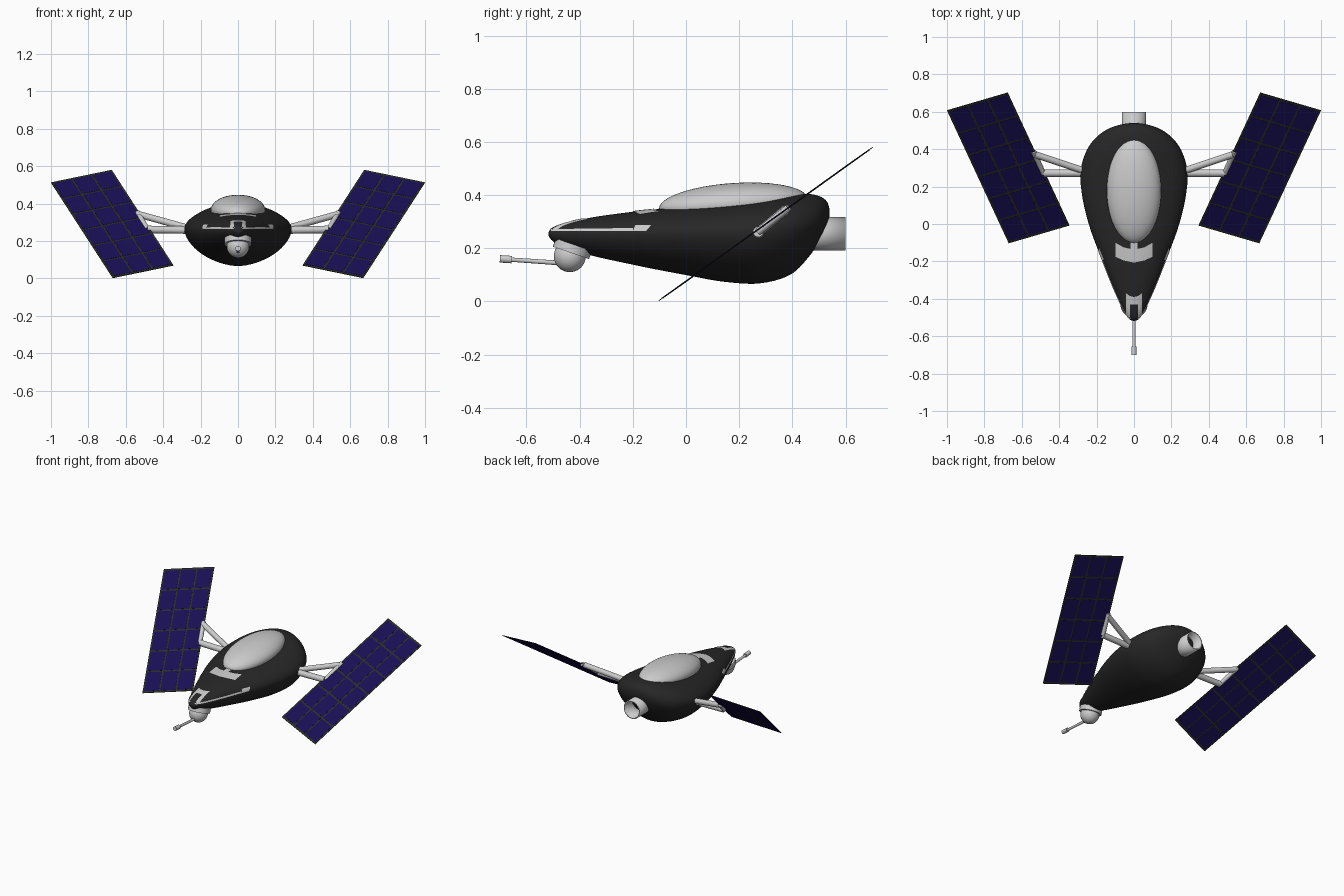
import bpy, bmesh, math
from mathutils import Vector, Matrix

if "Cube" in bpy.data.objects:
    bpy.data.objects.remove(bpy.data.objects["Cube"])


def material(name, rgb):
    m = bpy.data.materials.new(name)
    m.diffuse_color = (*rgb, 1)
    m.use_nodes = True
    m.node_tree.nodes["Principled BSDF"].inputs["Base Color"].default_value = m.diffuse_color
    return m


BLACK = material("hull_black", (0.02, 0.02, 0.02))
NAVY = material("cell_navy", (0.009, 0.005, 0.09))
FRAME = material("frame_dark", (0.025, 0.025, 0.022))


def finish(bm, name, mat=None, angle=40):
    bmesh.ops.remove_doubles(bm, verts=bm.verts, dist=1e-5)
    bmesh.ops.recalc_face_normals(bm, faces=bm.faces)
    me = bpy.data.meshes.new(name)
    bm.to_mesh(me)
    bm.free()
    ob = bpy.data.objects.new(name, me)
    bpy.context.collection.objects.link(ob)
    if mat:
        me.materials.append(mat)
    bpy.ops.object.select_all(action='DESELECT')
    ob.select_set(True)
    bpy.context.view_layer.objects.active = ob
    bpy.ops.object.shade_smooth_by_angle(angle=math.radians(angle))
    return ob


def tube(name, a, b, r, caps=True, r2=None, seg=24):
    a, b = Vector(a), Vector(b)
    d = b - a
    mat = Matrix.Translation((a + b) / 2) @ d.to_track_quat('Z', 'Y').to_matrix().to_4x4()
    bm = bmesh.new()
    bmesh.ops.create_cone(bm, cap_ends=caps, segments=seg, radius1=r, radius2=r2 or r,
                          depth=d.length, matrix=mat)
    return finish(bm, name)


def ellipsoid(name, loc, radii, tilt=0):
    bm = bmesh.new()
    mat = Matrix.Translation(loc) @ Matrix.Rotation(tilt, 4, 'X') @ Matrix.Diagonal((*radii, 1))
    bmesh.ops.create_uvsphere(bm, u_segments=48, v_segments=24, radius=1, matrix=mat)
    return finish(bm, name)


# Hull stations: y, half width, top z, widest z, bottom z
STATIONS = [
    (-0.518, 0, 0.252, 0.252, 0.252), (-0.51, 0.024, 0.272, 0.255, 0.235),
    (-0.48, 0.047, 0.288, 0.255, 0.212), (-0.40, 0.086, 0.307, 0.255, 0.185),
    (-0.2, 0.168, 0.337, 0.256, 0.138), (0, 0.242, 0.357, 0.258, 0.099),
    (0.15, 0.277, 0.372, 0.26, 0.073), (0.28, 0.286, 0.385, 0.265, 0.068),
    (0.40, 0.25, 0.402, 0.28, 0.105), (0.46, 0.205, 0.404, 0.29, 0.165),
    (0.51, 0.135, 0.392, 0.31, 0.24), (0.533, 0.065, 0.37, 0.328, 0.29),
    (0.54, 0, 0.335, 0.335, 0.335)]


def smooth_stations(n=5):
    s = [Vector(p) for p in STATIONS]
    out = []
    for i in range(len(s) - 1):
        p1, p2 = s[i], s[i + 1]
        # Tangents scaled by y spacing keep the curve even
        def tangent(k):
            if k == 0 or k == len(s) - 1:
                return None
            a, b = (s[k] - s[k - 1]).length, (s[k + 1] - s[k]).length
            return ((s[k] - s[k - 1]) / a * b + (s[k + 1] - s[k]) / b * a) / (a + b)
        h = (p2 - p1).length
        t1, t2 = tangent(i), tangent(i + 1)
        m1 = t1 * h if t1 else 2 * (p2 - p1) - t2 * h
        m2 = t2 * h if t2 else 2 * (p2 - p1) - t1 * h
        for j in range(n):
            t = j / n
            out.append(p1 * (2*t**3 - 3*t**2 + 1) + m1 * (t**3 - 2*t**2 + t)
                       + p2 * (3*t**2 - 2*t**3) + m2 * (t**3 - t**2))
    out.append(s[-1])
    return out


RINGS = smooth_stations()


def section(y):
    for a, b in zip(RINGS, RINGS[1:]):
        if a[0] <= y <= b[0]:
            return a.lerp(b, (y - a[0]) / (b[0] - a[0]))
    return RINGS[0]


# Hull
bm = bmesh.new()
N = 64
rows = []
for y, w, zt, zm, zb in RINGS:
    row = []
    for k in range(N):
        c, s = math.cos(2 * math.pi * k / N), math.sin(2 * math.pi * k / N)
        e = 1 if s >= 0 else 2 / 1.75
        x = w * math.copysign(abs(c) ** e, c)
        z = zm + ((zt - zm) * s if s >= 0 else -(zm - zb) * abs(s) ** e)
        row.append(bm.verts.new((x, y, z)))
    rows.append(row)
for a, b in zip(rows, rows[1:]):
    for k in range(N):
        bm.faces.new((a[k], a[(k + 1) % N], b[(k + 1) % N], b[k]))
finish(bm, "hull", BLACK, 60)


# Hull markings: patches laid on the hull surface
def on_top(x, y):
    _, w, zt, zm, _ = section(y)
    x = max(-0.95 * w, min(0.95 * w, x))
    return Vector((x, y, zm + (zt - zm) * math.sqrt(1 - (x / w) ** 2) + 0.003))


def on_side(y, z):
    _, w, zt, zm, _ = section(y)
    q = min(0.95, (z - zm) / (zt - zm))
    return Vector((w * math.sqrt(1 - q * q) + 0.003, y, z))


def marking(name, patches, place, n=12):
    bm = bmesh.new()
    for corners in patches:
        a, b, c, d = [Vector(p) for p in corners]
        g = [[place(*a.lerp(b, i / n).lerp(d.lerp(c, i / n), j / n))
              for j in range(n + 1)] for i in range(n + 1)]
        for sx in (1, -1):
            v = [[bm.verts.new((p.x * sx, p.y, p.z)) for p in r] for r in g]
            for i in range(n):
                for j in range(n):
                    bm.faces.new((v[i][j], v[i + 1][j], v[i + 1][j + 1], v[i][j + 1]))
    finish(bm, name)


marking("canopy_marking", [
    [(0, -0.085), (0.018, -0.085), (0.018, -0.14), (0, -0.14)],
    [(0, -0.137), (0.055, -0.125), (0.055, -0.195), (0, -0.207)],
    [(0.055, -0.125), (0.1, -0.1), (0.1, -0.175), (0.055, -0.195)]], on_top)
marking("nose_marking", [
    [(0.022, -0.385), (0.042, -0.37), (0.042, -0.5), (0.022, -0.5)],
    [(0, -0.39), (0.022, -0.385), (0.022, -0.43), (0, -0.43)]], on_top)
marking("side_stripe", [
    [(-0.508, 0.264), (-0.2, 0.265), (-0.2, 0.276), (-0.508, 0.272)],
    [(-0.2, 0.265), (-0.15, 0.265), (-0.13, 0.288), (-0.19, 0.288)]], on_side)

# Canopy
ellipsoid("canopy", (0, 0.178, 0.368), (0.145, 0.28, 0.077), math.radians(4))

# Engine nozzle
nozzle = tube("engine_nozzle", (0, 0.42, 0.255), (0, 0.6, 0.255), 0.063, caps=False, seg=40)
sol = nozzle.modifiers.new("wall", 'SOLIDIFY')
sol.thickness = 0.008

# Nose turret and gun
axis = Vector((0, math.sin(math.radians(19)), math.cos(math.radians(19))))
base = Vector((0, -0.43, 0.19))
tube("turret_collar", base - axis * 0.008, base + axis * 0.025, 0.072, seg=40)
ellipsoid("turret_ball", (0, -0.437, 0.17), (0.06, 0.06, 0.06))
tube("gun_barrel", (0, -0.44, 0.142), (0, -0.66, 0.157), 0.009, r2=0.008)
tube("gun_muzzle", (0, -0.655, 0.157), (0, -0.7, 0.16), 0.014)

# Solar wings and struts, one each side
U, V = Vector((0.325, -0.095, -0.067)), Vector((0.33, 0.71, 0.51))
for side, s in (("right", 1), ("left", -1)):
    flip = lambda p: Vector((p[0] * s, p[1], p[2]))
    u, v = flip(U), flip(V)
    centre = flip((0.6725, 0.3, 0.291))
    nrm = u.cross(v).normalized()

    def slab(bm, cu, cv, su, sv, t):
        m = Matrix((u * su, v * sv, nrm * t)).transposed().to_4x4()
        bmesh.ops.create_cube(bm, size=1,
                              matrix=Matrix.Translation(centre + u * cu + v * cv) @ m)

    bm = bmesh.new()
    slab(bm, 0, 0, 1, 1, 0.003)
    finish(bm, side + "_panel_frame", FRAME)
    bm = bmesh.new()
    for i in range(3):
        for j in range(6):
            slab(bm, (i - 1) * 0.325, (j - 2.5) * 0.164, 0.295, 0.152, 0.005)
    finish(bm, side + "_solar_cells", NAVY)

    low, high = flip((0.485, 0.272, 0.262)), flip((0.53, 0.372, 0.342))
    tube(side + "_main_strut", flip((0.24, 0.272, 0.258)), low, 0.02)
    tube(side + "_brace_strut", flip((0.24, 0.275, 0.262)), high, 0.018)
    tube(side + "_edge_rod", low, high + v * 0.02, 0.014)
